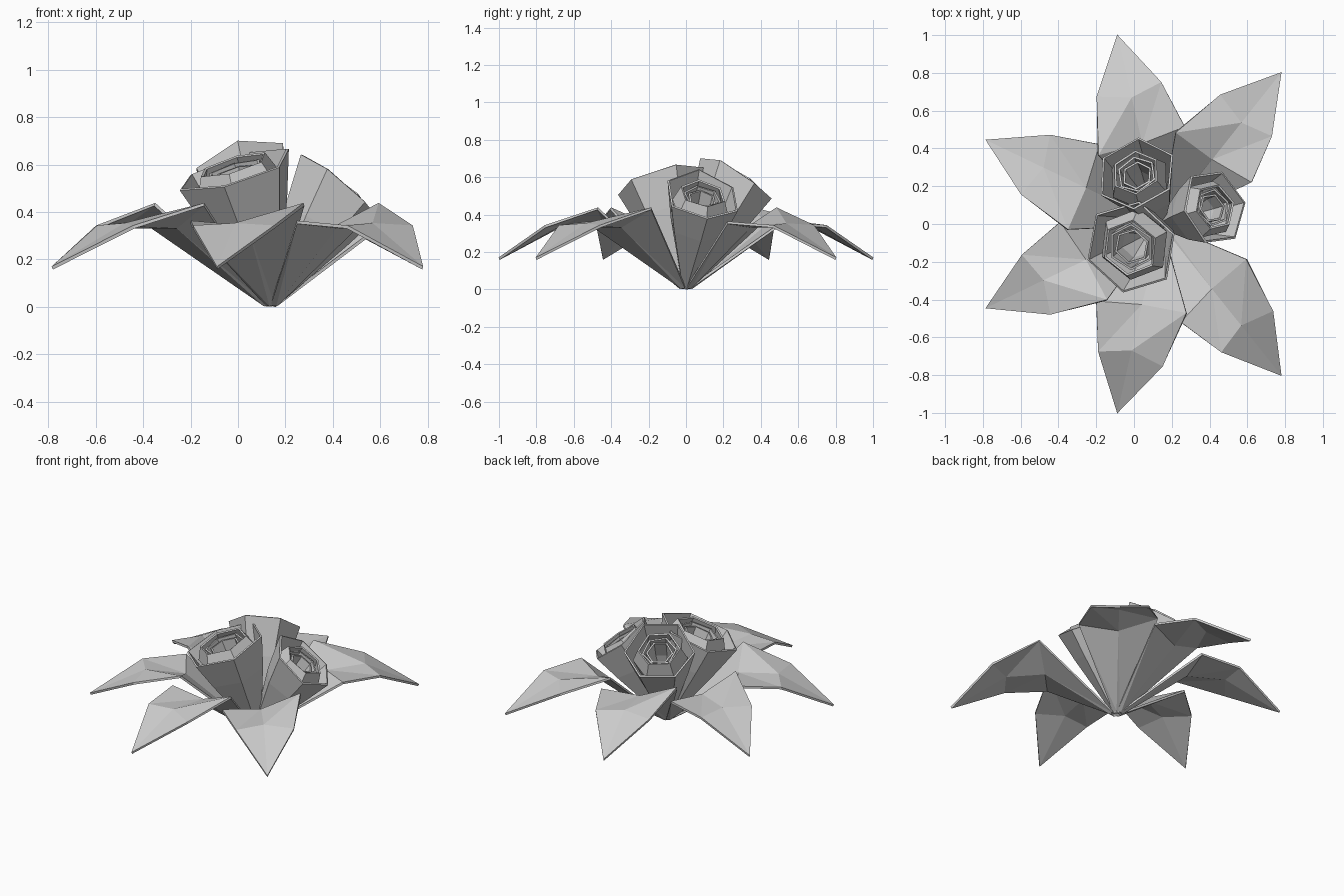
import bpy, math
from mathutils import Vector, Matrix

if "Cube" in bpy.data.objects:
    bpy.data.objects.remove(bpy.data.objects["Cube"])

ROOT = Vector((0.14, 0, 0.012))


def build(name, verts, faces, thick):
    me = bpy.data.meshes.new(name)
    me.from_pydata([tuple(v) for v in verts], [], faces)
    ob = bpy.data.objects.new(name, me)
    bpy.context.collection.objects.link(ob)
    m = ob.modifiers.new("thickness", "SOLIDIFY")
    m.thickness = thick
    m.offset = 0
    return ob


def leaf(i):
    # rows of left edge, midrib, right edge, then the pointed tip
    rows = [[(0.02, 0.018, 0.0), (0.03, 0, -0.004), (0.02, -0.018, 0.0)],
            [(0.43, 0.24, 0.42), (0.44, 0, 0.325), (0.475, -0.24, 0.345)],
            [(0.73, 0.18, 0.325), (0.685, 0, 0.335), (0.73, -0.172, 0.325)]]
    rot = Matrix.Rotation(i * math.tau / 7, 4, 'Z')
    pts = [p for r in rows for p in r] + [(1.025, 0, 0.152)]
    faces = []
    for r in (0, 3):
        for k in (0, 1):
            a, b, c, d = r + k, r + k + 3, r + k + 4, r + k + 1
            faces += [(a, b, c), (a, c, d)]
    faces += [(6, 9, 7), (7, 9, 8)]
    build("leaf_%d" % i, [ROOT + rot @ Vector(p) for p in pts], faces, 0.014)


def cup(name, profile, axis, phase, scale, lift, sides=6):
    # faceted shell lofted around a tilted axis; the rim rises on the inner side
    up = axis.normalized()
    tilt = Vector((0, 0, 1)).rotation_difference(up)
    inner = -Vector((axis.x, axis.y, 0)).normalized()
    verts = []
    for j, (r, h) in enumerate(profile):
        for k in range(sides):
            t = math.radians(phase) + math.tau * k / sides
            d = Vector((math.cos(t), math.sin(t), 0))
            z = h * axis.length
            if j == len(profile) - 1:
                z += lift * max(0, d.dot(inner))
            verts.append(ROOT + tilt @ (d * r * scale + Vector((0, 0, z))))
    faces = []
    for j in range(len(profile) - 1):
        for k in range(sides):
            a, b = j * sides + k, j * sides + (k + 1) % sides
            faces.append((a, b, b + sides, a + sides))
    build(name, verts, faces, 0.012)


# six leaves, with the seventh place left open
for i in range(1, 7):
    leaf(i)

# nested petal cups: radius, fraction of flower length; then twist and lift share
CUPS = {
    "outer_petals": ([(0.02, 0.0), (0.18, 0.66), (0.245, 0.96)], 0, 1),
    "middle_petals": ([(0.03, 0.2), (0.15, 0.7), (0.185, 0.86), (0.145, 1.0)], 4, 0.3),
    "inner_petals": ([(0.02, 0.4), (0.12, 0.75), (0.118, 0.97)], 10, 0.2),
    "heart_petals": ([(0.01, 0.45), (0.085, 0.8), (0.09, 0.95)], 0, 0.2),
}

# three flowers: opening centre, phase, width, extra inner rim height
FLOWERS = {
    "front_flower": ((-0.02, -0.125, 0.595), 18, 1.02, 0.02),
    "back_flower": ((0.01, 0.27, 0.60), 30, 0.87, 0.045),
    "side_flower": ((0.425, 0.09, 0.505), 10, 0.83, 0.06),
}
for fname, (top, phase, width, lift) in FLOWERS.items():
    for cname, (profile, twist, share) in CUPS.items():
        cup(fname + "_" + cname, profile, Vector(top) - ROOT, phase + twist, width, lift * share)
